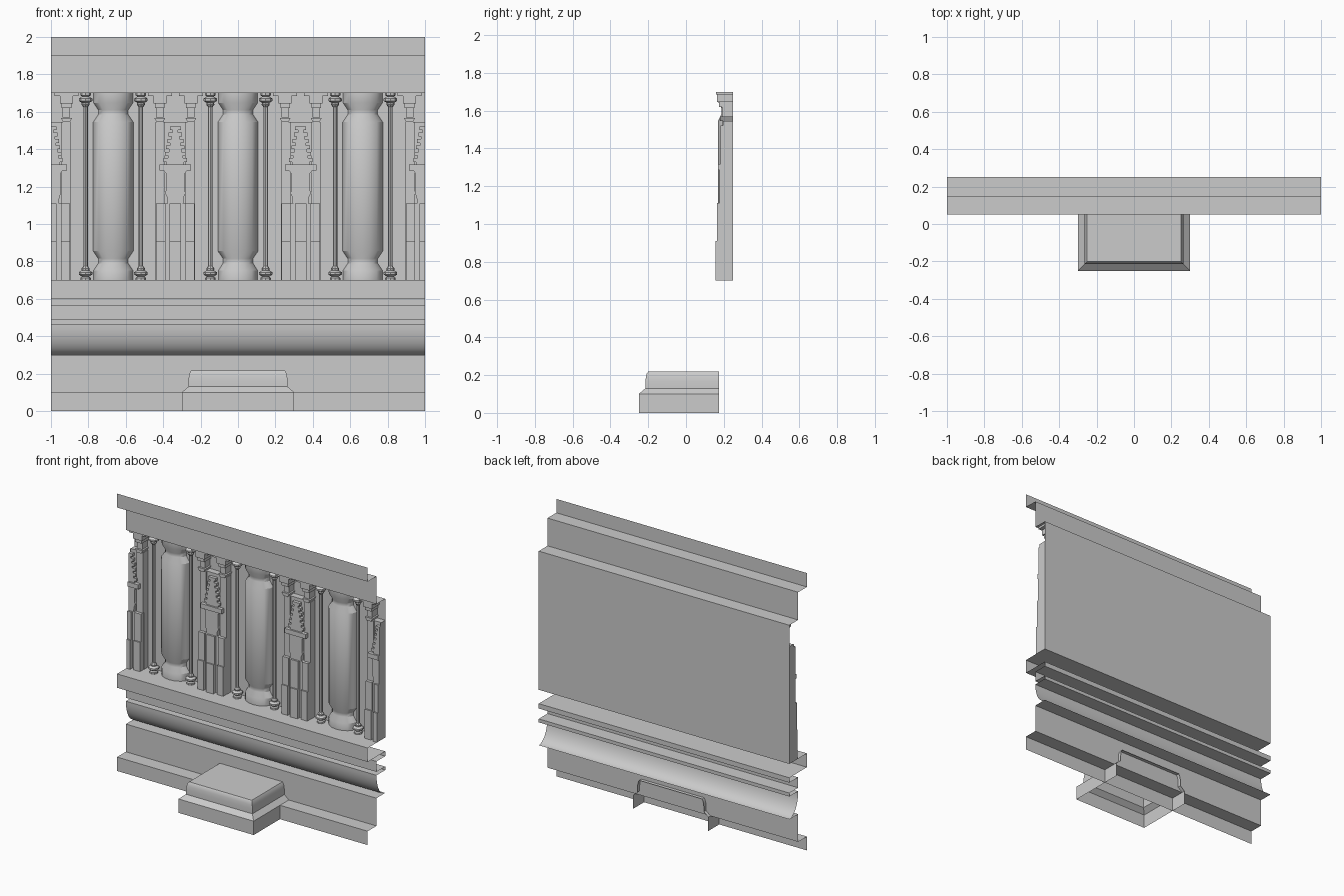
import bpy, bmesh, math

cube = bpy.data.objects.get("Cube")
if cube:
    bpy.data.objects.remove(cube)

stone = bpy.data.materials.new("pale_grey_stone")
stone.use_nodes = True
GREY = (0.6, 0.6, 0.6, 1)
stone.diffuse_color = GREY
stone.node_tree.nodes["Principled BSDF"].inputs["Base Color"].default_value = GREY
BACK = 0.25


def finish(name, verts, faces, smooth=0):
    mesh = bpy.data.meshes.new(name)
    mesh.from_pydata(verts, [], faces)
    mesh.materials.append(stone)
    ob = bpy.data.objects.new(name, mesh)
    bpy.context.collection.objects.link(ob)
    if smooth:
        bpy.ops.object.select_all(action='DESELECT')
        ob.select_set(True)
        bpy.context.view_layer.objects.active = ob
        bpy.ops.object.shade_smooth_by_angle(angle=math.radians(smooth))
    return ob


def clamp(x):
    return max(-1, min(1, x))


def prism(name, cx, half_profile, front, back=BACK):
    """Symmetric outline of (half width, z), bottom to top, pushed out from the wall.
    Anything past the ends of the wall is cut flush."""
    right = [(clamp(cx + h), z) for h, z in half_profile]
    left = [(clamp(cx - h), z) for h, z in reversed(half_profile)]
    outline = right + left
    n = len(outline)
    verts = [(x, y, z) for y in (front, back) for x, z in outline]
    faces = [list(range(n))]
    faces += [(i, i + n, (i + 1) % n + n, (i + 1) % n) for i in range(n)]
    return finish(name, verts, faces)


def box(name, cx, half, z0, z1, front):
    return prism(name, cx, [(half, z0), (half, z1)], front)


def lathe(name, cx, cy, profile, sides, depth=1.0, half=False, smooth=30):
    """Turned part from (radius, z); half leaves only the front."""
    count = sides // 2 + 1 if half else sides
    verts, faces = [], []
    for r, z in profile:
        for i in range(count):
            a = math.pi + 2 * math.pi * i / sides
            verts.append((cx + r * math.cos(a), cy + depth * r * math.sin(a), z))
    for k in range(len(profile) - 1):
        for i in range(count - 1 if half else count):
            j = (i + 1) % count
            faces.append((k * count + i, k * count + j, (k + 1) * count + j, (k + 1) * count + i))
    top = (len(profile) - 1) * count
    faces.append(list(range(top, top + count)))
    faces.append(list(range(count - 1, -1, -1)))
    return finish(name, verts, faces, smooth)


# Wall sheet: cornice, recessed field, mouldings and footing as one open profile
wall = [(0.05, 2), (0.05, 1.9), (0.15, 1.9), (0.15, 1.7), (BACK, 1.7), (BACK, 0.7),
        (0.05, 0.7), (0.05, 0.6), (BACK, 0.6), (BACK, 0.565), (0.15, 0.565),
        (0.15, 0.49), (BACK, 0.49), (BACK, 0.465)]
for i in range(13):
    a = math.pi / 2 * i / 12
    wall.append((BACK - 0.1 * math.cos(a), 0.465 - 0.165 * math.sin(a)))
wall += [(0.15, 0.3), (0.15, 0.1), (0.05, 0.1), (0.05, 0)]
sheet = [(x, y, z) for y, z in wall for x in (-1, 1)]
finish("moulded_wall", sheet,
       [(2 * i, 2 * i + 2, 2 * i + 3, 2 * i + 1) for i in range(len(wall) - 1)], 25)

# Projecting plinth: open shell without bottom or back
levels = [(0.3, -0.25, 0), (0.3, -0.25, 0.1), (0.265, -0.215, 0.13), (0.265, -0.215, 0.165),
          (0.262, -0.212, 0.19), (0.257, -0.208, 0.207), (0.25, -0.2, 0.218)]
shell, skin = [], []
for h, front, z in levels:
    shell += [(-h, 0.175, z), (-h, front, z), (h, front, z), (h, 0.175, z)]
for k in range(len(levels) - 1):
    skin += [(4 * k + i, 4 * k + i + 1, 4 * k + i + 5, 4 * k + i + 4) for i in range(3)]
last = 4 * (len(levels) - 1)
skin.append([last + i for i in range(4)])
finish("plinth", shell, skin, 28)

# Half columns with waisted ends, each flanked by two thin colonnettes
lower_end = [(0.105, 0.7), (0.105, 0.752), (0.08, 0.79), (0.08, 0.815), (0.107, 0.855)]
column = lower_end + [(r, 2.4 - z) for r, z in reversed(lower_end)]
knob = [(0.028, 0.7), (0.028, 0.712), (0.018, 0.718), (0.036, 0.73), (0.036, 0.742),
        (0.02, 0.752), (0.022, 0.762), (0.012, 0.775)]
shaft = knob + [(r, 2.4 - z) for r, z in reversed(knob)]
for bay in (-1, 0, 1):
    cx = bay * 0.667
    lathe("column", cx, BACK, column, 16, 0.76, True)
    for side in (-1, 1):
        lathe("colonnette", cx + side * 0.148, 0.205, shaft, 8)


def pilaster(cx):
    # Backing slab and two side rails
    box("pilaster_slab", cx, 0.105, 0.7, 1.545, 0.205)
    for side in (-1, 1):
        box("pilaster_rail", cx + side * 0.08, 0.025, 1.11, 1.545, 0.195)
    # Three clustered shafts in two stages
    box("cluster_core", cx, 0.1, 0.7, 1.11, 0.185)
    for off, half, push in ((-0.078, 0.025, 0.008), (0, 0.03, 0), (0.078, 0.025, 0.008)):
        if abs(cx + off) - half < 0.999:
            box("cluster_shaft_lower", cx + off, half, 0.7, 0.91, 0.155 + push)
            box("cluster_shaft_upper", cx + off, half, 0.91, 1.11, 0.165 + push)
    # Urn and its lid
    prism("urn", cx, [(0.042, 1.11), (0.045, 1.145), (0.055, 1.165), (0.05, 1.18),
                      (0.05, 1.27), (0.062, 1.285)], 0.178)
    box("urn_lid", cx, 0.085, 1.285, 1.318, 0.17)
    # Notched spire
    spire, steps = [], 6
    for i in range(steps):
        z, h = 1.318 + 0.034 * i, 0.062 - 0.0065 * i
        spire += [(h - 0.015, z), (h - 0.015, z + 0.014), (h, z + 0.014), (h, z + 0.034)]
    prism("spire", cx, spire, 0.182)
    # Hanging brackets
    for side in (-1, 1):
        bx = cx + side * 0.083
        if abs(bx) > 1:
            continue
        for half, z0, z1, front in ((0.064, 1.685, 1.7, 0.16), (0.035, 1.645, 1.685, 0.165),
                                    (0.026, 1.62, 1.645, 0.175), (0.02, 1.57, 1.62, 0.19)):
            box("bracket", bx, half, z0, z1, front)
        prism("bracket_foot", bx, [(0.018, 1.545), (0.03, 1.568)], 0.18)


for cx in (-1, -0.335, 0.335, 1):
    pilaster(cx)
